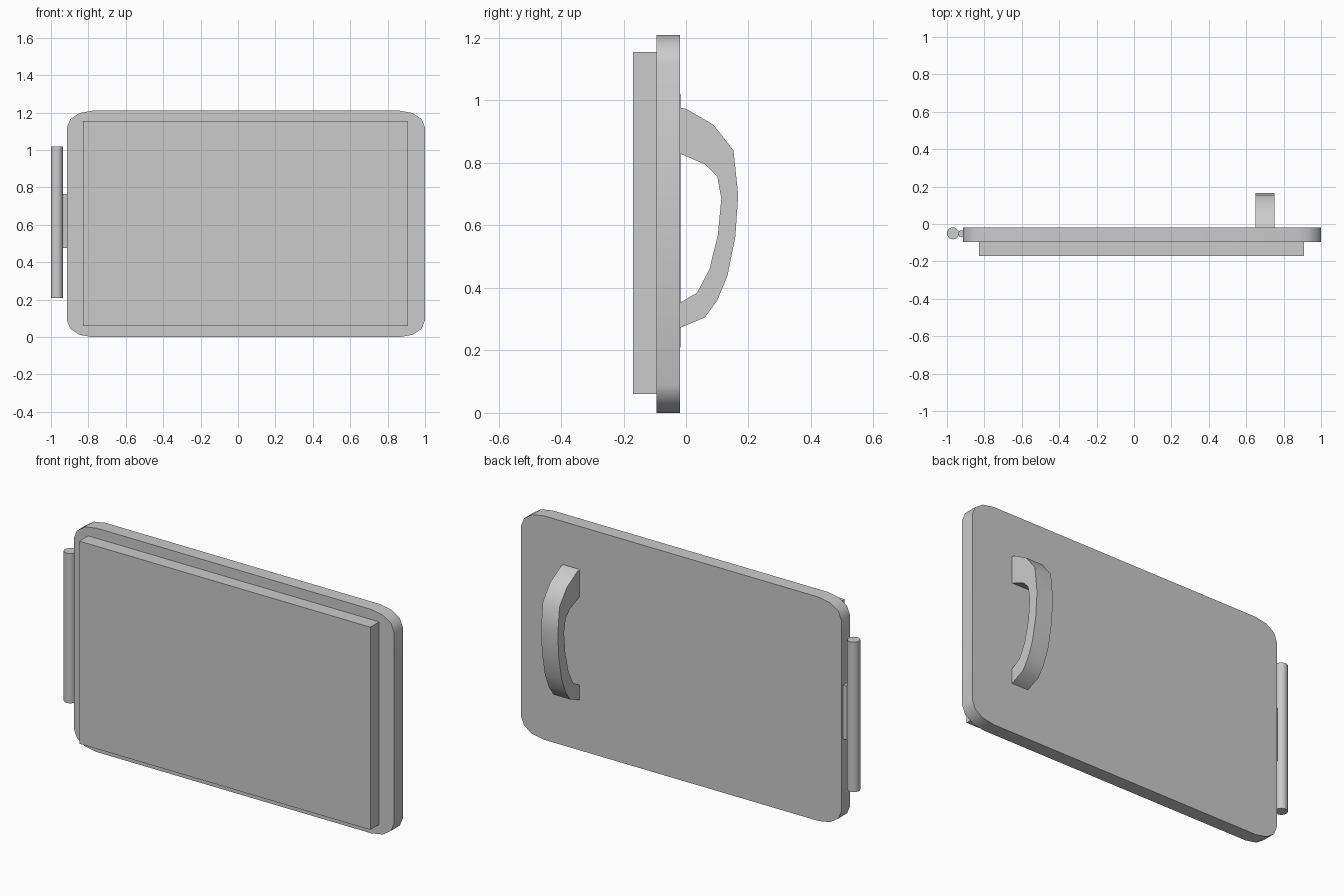
import bpy, bmesh, math
from mathutils import Vector

cube = bpy.data.objects.get("Cube")
if cube:
    bpy.data.objects.remove(cube, do_unlink=True)

# One plain grey for every part
grey = bpy.data.materials.new("plain grey")
grey.use_nodes = True
colour = (0.6, 0.6, 0.6, 1)
grey.diffuse_color = colour
grey.node_tree.nodes["Principled BSDF"].inputs["Base Color"].default_value = colour


def extrude_outline(name, outline, depth, smooth=40):
    """Close an outline of 3D points into a face and extrude it along depth."""
    bm = bmesh.new()
    face = bm.faces.new([bm.verts.new(p) for p in outline])
    result = bmesh.ops.extrude_face_region(bm, geom=[face], use_keep_orig=True)
    moved = [v for v in result["geom"] if isinstance(v, bmesh.types.BMVert)]
    bmesh.ops.translate(bm, verts=moved, vec=Vector(depth))
    bmesh.ops.recalc_face_normals(bm, faces=bm.faces[:])
    mesh = bpy.data.meshes.new(name)
    bm.to_mesh(mesh)
    bm.free()
    mesh.materials.append(grey)
    obj = bpy.data.objects.new(name, mesh)
    bpy.context.collection.objects.link(obj)
    bpy.ops.object.select_all(action="DESELECT")
    obj.select_set(True)
    bpy.context.view_layer.objects.active = obj
    bpy.ops.object.shade_smooth_by_angle(angle=math.radians(smooth))
    return obj


def rounded_panel(x0, x1, z0, z1, rx, rz, y, steps=3):
    """Rectangle in the xz plane with elliptical corners."""
    corners = [(x1 - rx, z1 - rz), (x0 + rx, z1 - rz), (x0 + rx, z0 + rz), (x1 - rx, z0 + rz)]
    points = []
    for i, (cx, cz) in enumerate(corners):
        for s in range(steps + 1):
            a = math.pi / 2 * (i + s / steps)
            points.append((cx + rx * math.cos(a), y, cz + rz * math.sin(a)))
    return points


def rod(name, x, y, radius, z0, z1, sides):
    ring = [(x + radius * math.cos(math.tau * i / sides),
             y + radius * math.sin(math.tau * i / sides), z0) for i in range(sides)]
    return extrude_outline(name, ring, (0, 0, z1 - z0), 50)


# Door slab with rounded corners
extrude_outline("door_panel", rounded_panel(-0.915, 1.0, 0, 1.21, 0.135, 0.09, -0.02),
                (0, -0.075, 0))

# Raised square-cornered plate on the front
extrude_outline("front_plate",
                [(-0.83, -0.095, 0.06), (0.91, -0.095, 0.06),
                 (0.91, -0.095, 1.155), (-0.83, -0.095, 1.155)],
                (0, -0.075, 0))

# Hinge pin and the short knuckle joining it to the slab
rod("hinge_pin", -0.968, -0.05, 0.032, 0.21, 1.02, 20)
rod("hinge_knuckle", -0.92, -0.052, 0.02, 0.475, 0.765, 8)

# Curved pull handle on the back: outer edge downwards, inner edge back up
handle_profile = [
    (-0.02, 0.977), (0.0, 0.973), (0.088, 0.922), (0.152, 0.84), (0.167, 0.697),
    (0.158, 0.565), (0.133, 0.44), (0.1, 0.36), (0.06, 0.305), (-0.02, 0.272),
    (-0.02, 0.352), (0.036, 0.385), (0.075, 0.46), (0.102, 0.57), (0.113, 0.685),
    (0.1, 0.757), (0.062, 0.795), (-0.02, 0.83)]
extrude_outline("pull_handle", [(0.65, y, z) for y, z in handle_profile], (0.1, 0, 0), 35)
